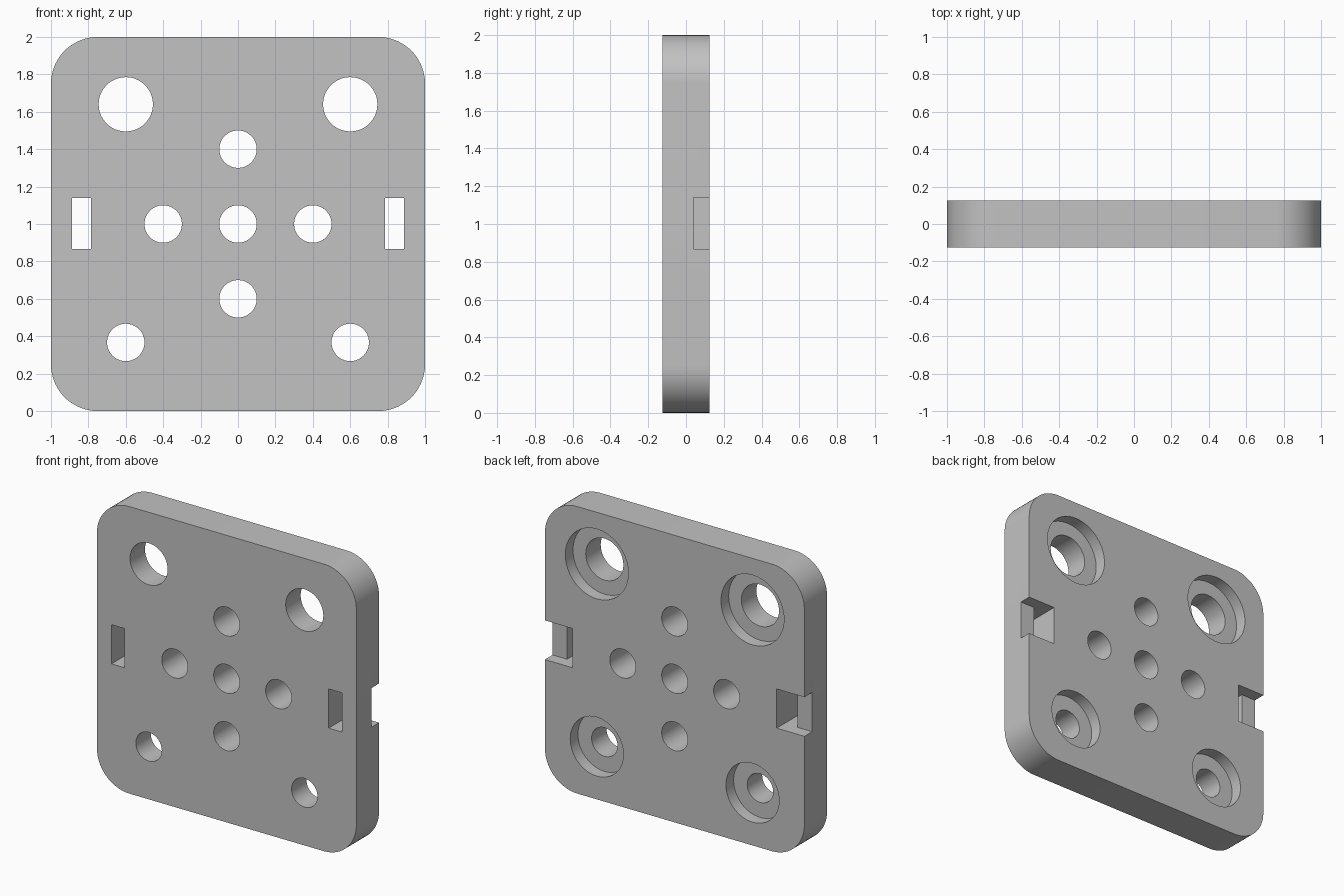
import bpy, bmesh
from math import sin, cos, pi, radians
from mathutils import Vector

if "Cube" in bpy.data.objects:
    bpy.data.objects.remove(bpy.data.objects["Cube"], do_unlink=True)

HALF = 0.125           # half thickness
FLOOR = 0.04           # y of the recess floors on the back
BACK = HALF + 0.1      # cutters overshoot both faces
FRONT = -BACK

grey = bpy.data.materials.new("plain grey")
grey.use_nodes = True
colour = (0.54, 0.54, 0.54, 1)
grey.diffuse_color = colour
grey.node_tree.nodes["Principled BSDF"].inputs["Base Color"].default_value = colour


def prism(name, outline, offset):
    """Solid made by sweeping a closed outline along an offset."""
    bm = bmesh.new()
    base = bm.faces.new([bm.verts.new(p) for p in outline])
    swept = bmesh.ops.extrude_face_region(bm, geom=[base], use_keep_orig=True)
    verts = [v for v in swept["geom"] if isinstance(v, bmesh.types.BMVert)]
    bmesh.ops.translate(bm, vec=Vector(offset), verts=verts)
    bmesh.ops.recalc_face_normals(bm, faces=bm.faces)
    mesh = bpy.data.meshes.new(name)
    bm.to_mesh(mesh)
    bm.free()
    mesh.materials.append(grey)
    obj = bpy.data.objects.new(name, mesh)
    bpy.context.collection.objects.link(obj)
    return obj


def arc(x, y, z, r, start, sweep, steps):
    return [(x + r * cos(start + sweep * i / steps), y,
             z + r * sin(start + sweep * i / steps)) for i in range(steps)]


# Plate with rounded corners
R = 0.25
outline = []
for i, (sx, sz) in enumerate([(1, 1), (-1, 1), (-1, -1), (1, -1)]):
    outline += arc(sx * (1 - R), -HALF, 1 + sz * (1 - R), R, i * pi / 2, pi / 2 * 16 / 15, 16)
plate = prism("plate", outline, (0, 2 * HALF, 0))
bpy.context.view_layer.objects.active = plate
plate.select_set(True)


def cut(cutter):
    mod = plate.modifiers.new("cut", "BOOLEAN")
    mod.operation = "DIFFERENCE"
    mod.solver = "EXACT"
    mod.object = cutter
    bpy.ops.object.modifier_apply(modifier=mod.name)
    bpy.data.objects.remove(cutter, do_unlink=True)


def bore(x, z, r, start=FRONT):
    cut(prism("bore_cutter", arc(x, start, z, r, 0, 2 * pi, 64), (0, BACK - start, 0)))


# Cross of five plain holes
for x, z in [(0, 0), (0.4, 0), (-0.4, 0), (0, 0.4), (0, -0.4)]:
    bore(x, 1 + z, 0.1)

for side in (-1, 1):
    # Corner holes with wide recesses on the back
    for z, hole, recess in [(1.64, 0.145, 0.243), (0.367, 0.1, 0.205)]:
        bore(side * 0.6, z, recess, FLOOR)
        bore(side * 0.6, z, hole)
    # Strap slot through the plate, opening to the side edge at the back
    profile = [(0.787, FRONT), (0.888, FRONT), (0.888, FLOOR),
               (1.1, FLOOR), (1.1, BACK), (0.787, BACK)]
    cut(prism("slot_cutter", [(side * x, y, 0.867) for x, y in profile], (0, 0, 0.273)))

bpy.ops.object.shade_smooth_by_angle(angle=radians(30))
